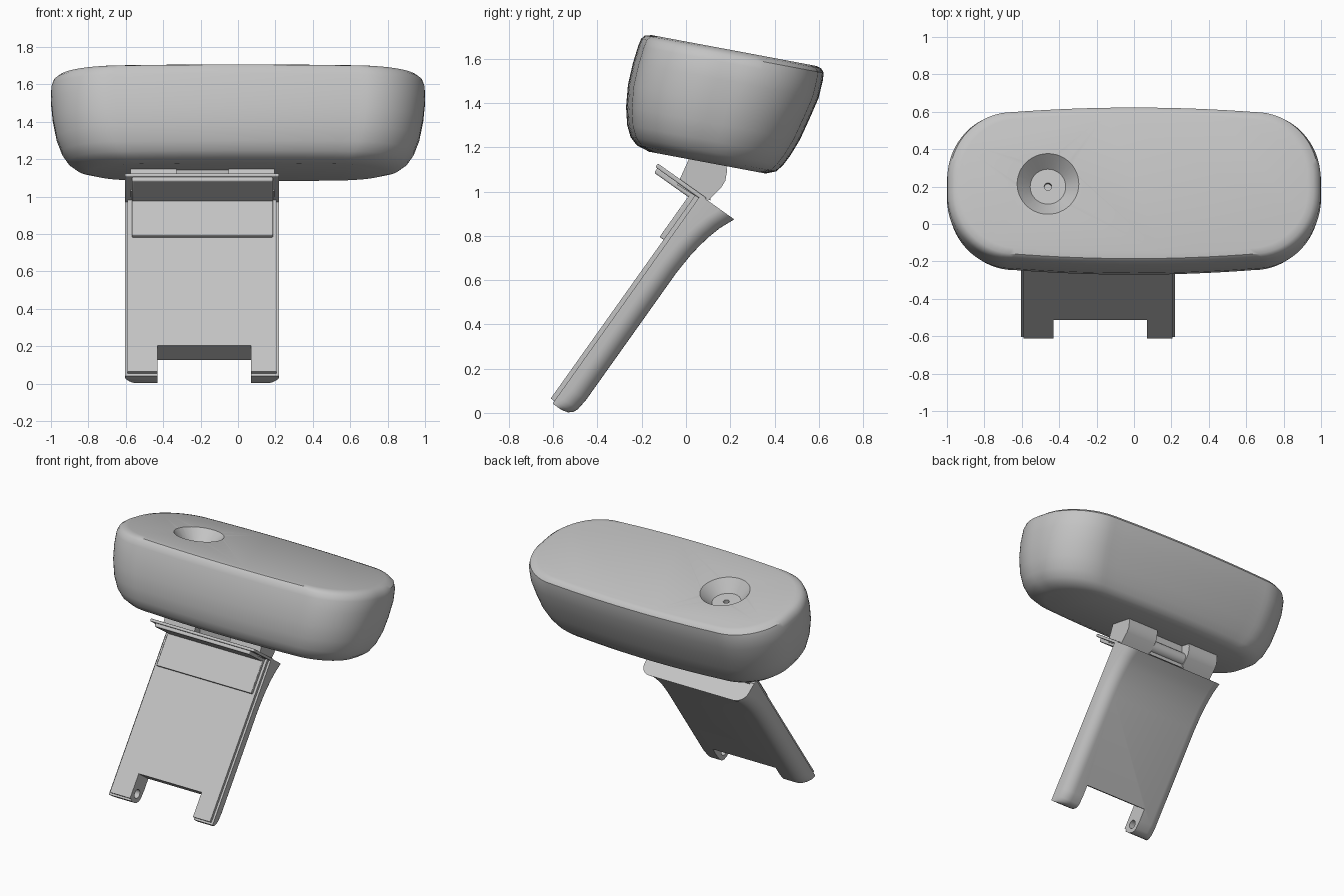
import bpy, bmesh, math
from mathutils import Matrix, Vector

if "Cube" in bpy.data.objects:
    bpy.data.objects.remove(bpy.data.objects["Cube"])

grey = bpy.data.materials.new("plain_grey")
grey.use_nodes = True
grey.diffuse_color = (0.55, 0.55, 0.55, 1)
grey.node_tree.nodes["Principled BSDF"].inputs["Base Color"].default_value = grey.diffuse_color

# Frames of the tilted pad and the leaning arm: x, depth, height
PAD = Matrix.Translation((0, 0.18, 1.4)) @ Matrix.Rotation(math.radians(-10.6), 4, 'X')
ARM = Matrix.Translation((0, -0.617, 0.057)) @ Matrix.Rotation(math.radians(-35.4), 4, 'X')
LEFT, RIGHT = 0.22, -0.605


def loft(name, rings, frame=Matrix(), angle=35):
    """Skin a list of equal-length closed rings and cap both ends."""
    bm = bmesh.new()
    rows = [[bm.verts.new(frame @ Vector(p)) for p in ring] for ring in rings]
    n = len(rows[0])
    for a, b in zip(rows, rows[1:]):
        for i in range(n):
            j = (i + 1) % n
            bm.faces.new((a[i], a[j], b[j], b[i]))
    bm.faces.new(rows[0])
    bm.faces.new(rows[-1])
    bmesh.ops.recalc_face_normals(bm, faces=bm.faces)
    mesh = bpy.data.meshes.new(name)
    bm.to_mesh(mesh)
    bm.free()
    obj = bpy.data.objects.new(name, mesh)
    bpy.context.collection.objects.link(obj)
    mesh.materials.append(grey)
    smooth(obj, angle)
    return obj


def activate(obj):
    bpy.ops.object.select_all(action='DESELECT')
    obj.select_set(True)
    bpy.context.view_layer.objects.active = obj


def smooth(obj, angle=35):
    activate(obj)
    bpy.ops.object.shade_smooth_by_angle(angle=math.radians(angle))


def block(name, x, d, s, frame=ARM, bevel=0.0):
    rings = [[(x[0], d[0], h), (x[1], d[0], h), (x[1], d[1], h), (x[0], d[1], h)] for h in s]
    obj = loft(name, rings, frame)
    if bevel:
        mod = obj.modifiers.new("soft_edges", 'BEVEL')
        mod.width, mod.segments = bevel, 3
    return obj


def extrude_x(name, profile, x0, x1):
    return loft(name, [[(x, y, z) for y, z in profile] for x in (x0, x1)])


def circle(cy, cz, r, n=32):
    return [(cy + r * math.cos(math.tau * i / n), cz + r * math.sin(math.tau * i / n)) for i in range(n)]


def cut(obj, cutter):
    activate(obj)
    mod = obj.modifiers.new("cut", 'BOOLEAN')
    mod.operation, mod.solver, mod.object = 'DIFFERENCE', 'EXACT', cutter
    bpy.ops.object.modifier_apply(modifier=mod.name)
    bpy.data.objects.remove(cutter)
    smooth(obj)


# Pad: bowed, round-ended outline lofted through the height
def pad_ring(v, a, front, back):
    mid, b = (front + back) / 2, (back - front) / 2
    bow, flat, side = 0.025, 0.1 * b, 0.66 * a
    quarter = [(side * i / 8, b - bow * (i / 8) ** 2) for i in range(8)]
    for i in range(17):
        t = math.pi / 2 * (1 - i / 16)
        quarter.append((side + (a - side) * math.cos(t), flat + (b - bow - flat) * math.sin(t)))
    half = quarter + [(x, -y) for x, y in reversed(quarter)]
    full = half + [(-x, y) for x, y in reversed(half[1:-1])]
    return [(x, mid + y, v) for x, y in full]


pad_levels = [
    (-0.28, 0.79, -0.30, 0.235), (-0.262, 0.86, -0.36, 0.28), (-0.23, 0.905, -0.395, 0.305),
    (-0.18, 0.94, -0.42, 0.33), (-0.1, 0.97, -0.44, 0.36), (0, 0.99, -0.45, 0.385),
    (0.1, 1, -0.446, 0.408), (0.18, 0.998, -0.437, 0.412), (0.215, 0.985, -0.43, 0.41),
    (0.233, 0.96, -0.415, 0.395), (0.24, 0.93, -0.385, 0.37)]
pad = loft("pad", [pad_ring(*level) for level in pad_levels], PAD, 40)

# Funnel-shaped socket with a small centre hole in the pad top
socket = [(0.02, 0.13), (0.02, 0.16), (0.095, 0.16), (0.165, 0.24), (0.165, 0.3)]
cut(pad, loft("socket_cutter",
              [[(x, y, h) for x, y in circle(-0.46, -0.01, r, 48)] for r, h in socket], PAD))


# Arm body: rounded back corners, flaring towards the top
def arm_ring(s, d):
    r = min(0.08, d - 0.03)
    right = [(RIGHT, 0.02)]
    for i in range(9):
        t = math.pi / 2 * i / 8
        right.append((RIGHT + r - r * math.cos(t), d - r + r * math.sin(t)))
    ring = right + [(LEFT + RIGHT - x, y) for x, y in reversed(right)]
    return [(x, y, s) for x, y in ring]


arm_levels = [(-0.004, 0.07), (0.004, 0.1), (0.018, 0.117), (0.04, 0.128), (0.097, 0.134),
              (0.8, 0.134), (0.9, 0.14), (0.96, 0.148), (1.02, 0.16), (1.08, 0.177), (1.15, 0.207)]
arm = loft("arm", [arm_ring(*level) for level in arm_levels], ARM)
panel = block("front_panel", (RIGHT + 0.015, LEFT - 0.015), (0, 0.021), (0.01, 1.14))

# Notch between the two foot tabs, and the pivot hole through their inner sides
for part in (arm, panel):
    cut(part, block("notch_cutter", (-0.43, 0.07), (-0.1, 0.3), (-0.1, 0.18)))
cut(arm, extrude_x("pivot_cutter", circle(-0.53, 0.065, 0.03), -0.52, 0.16))

# Raised plate and flange at the arm's top
block("raised_plate", (-0.567, 0.187), (-0.022, 0.01), (0.89, 1.13), bevel=0.005)
block("flange", (RIGHT, LEFT), (-0.22, 0.05), (1.136, 1.156), bevel=0.006)
block("flange_lip", (-0.567, 0.187), (-0.21, 0.02), (1.112, 1.14), bevel=0.008)

# Neck blocks and hinge barrel joining the arm to the pad
neck = [(-0.04, 1.03), (0.01, 1.14), (0.03, 1.2), (0.18, 1.17), (0.185, 1.09),
        (0.178, 1.05), (0.16, 1.02), (0.09, 0.95)]
for side, x0, x1 in (("right", -0.575, -0.33), ("left", -0.05, 0.195)):
    extrude_x(side + "_neck", neck, x0, x1)
extrude_x("hinge_barrel", circle(0.1, 1.03, 0.045), -0.34, -0.04)
extrude_x("neck_core", [(0.04, 1.0), (0.04, 1.18), (0.11, 1.17), (0.11, 0.96)], -0.34, -0.04)
